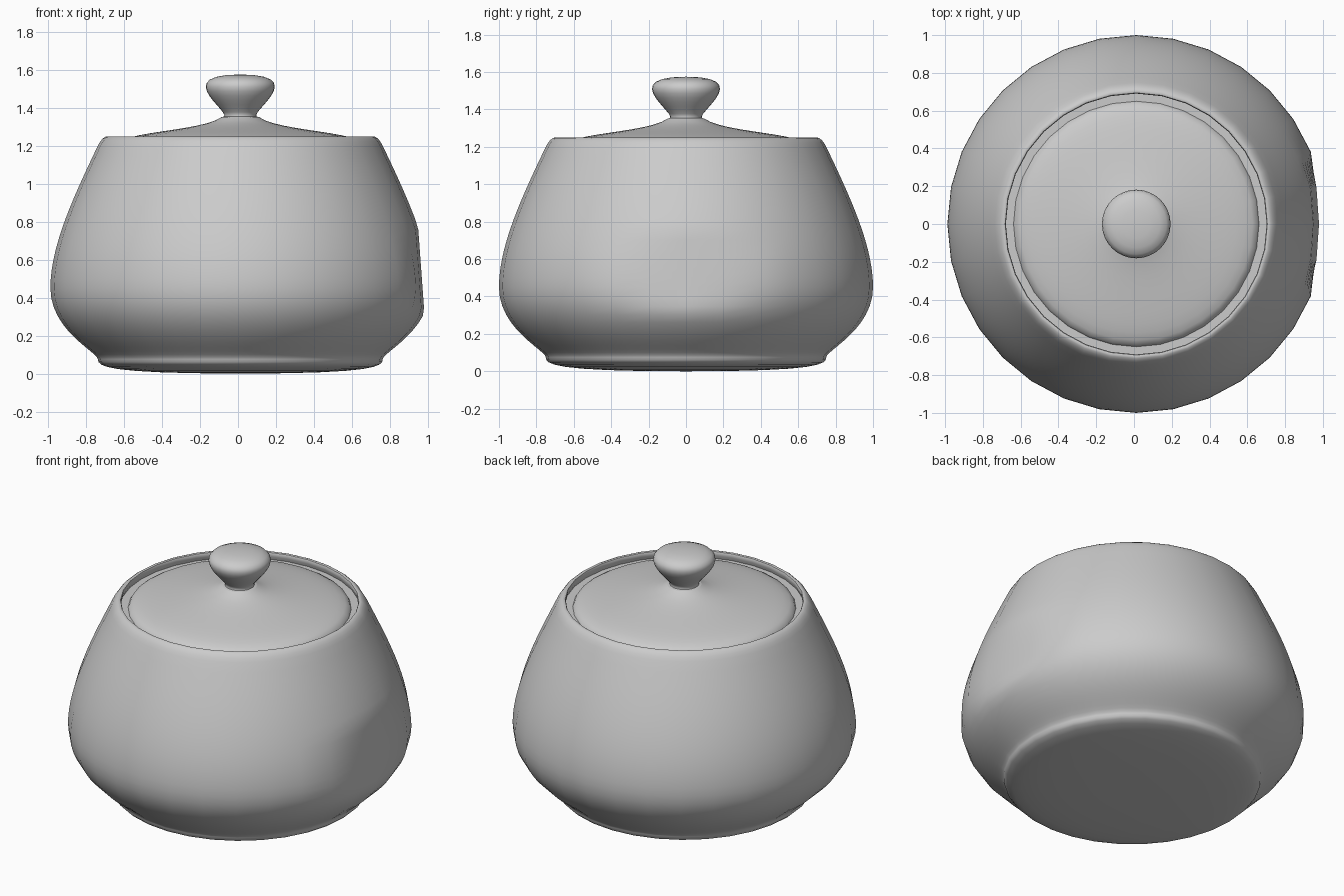
import bpy, bmesh
from math import cos, sin, tau, radians

if "Cube" in bpy.data.objects:
    bpy.data.objects.remove(bpy.data.objects["Cube"], do_unlink=True)

SEGMENTS = 32
AXIS_X = 0.012

grey = bpy.data.materials.new("Plain grey glaze")
grey.use_nodes = True
grey.diffuse_color = (0.6, 0.6, 0.6, 1)
grey.node_tree.nodes["Principled BSDF"].inputs["Base Color"].default_value = (0.6, 0.6, 0.6, 1)


def bezier(a, b, c, d, steps):
    """Cubic curve in (radius, height), without its first point."""
    pts = []
    for i in range(1, steps + 1):
        t = i / steps
        u = 1 - t
        pts.append(tuple(u**3 * p + 3 * u * u * t * q + 3 * u * t * t * r + t**3 * s
                         for p, q, r, s in zip(a, b, c, d)))
    return pts


def lathe(name, profile, shape=None):
    """Turn a profile around the vertical axis; zero radius makes a pole."""
    bm = bmesh.new()
    rings = []
    for r, z in profile:
        if r < 1e-5:
            rings.append([bm.verts.new((AXIS_X, 0, z))] * SEGMENTS)
        else:
            rings.append([bm.verts.new((AXIS_X + r * cos(tau * i / SEGMENTS),
                                        r * sin(tau * i / SEGMENTS), z))
                          for i in range(SEGMENTS)])
    for low, high in zip(rings, rings[1:]):
        for i in range(SEGMENTS):
            j = (i + 1) % SEGMENTS
            bm.faces.new(list(dict.fromkeys((low[i], low[j], high[j], high[i]))))
    if shape:
        for v in bm.verts:
            shape(v.co)
    bmesh.ops.recalc_face_normals(bm, faces=bm.faces)
    mesh = bpy.data.meshes.new(name)
    bm.to_mesh(mesh)
    bm.free()
    mesh.materials.append(grey)
    obj = bpy.data.objects.new(name, mesh)
    bpy.context.collection.objects.link(obj)
    bpy.ops.object.select_all(action="DESELECT")
    obj.select_set(True)
    bpy.context.view_layer.objects.active = obj
    bpy.ops.object.shade_smooth_by_angle(angle=radians(40))
    return obj


def flatten_side(co):
    """Flattened patch on the left side of the pot."""
    if 0.33 < co.z < 0.76 and co.x > 0:
        co.x = min(co.x, 0.98 - 0.073 * (co.z - 0.34) - 0.07 * abs(co.y))


# Pot: base, belly, rolled rim and the ledge that carries the lid
pot = [(0, 0)]
pot += bezier((0, 0), (0.7125, 0), (0.75, 0.0375), (0.75, 0.075), 8)
pot += bezier((0.75, 0.075), (0.75, 0.1125), (1, 0.225), (1, 0.45), 12)
pot += bezier((1, 0.45), (1, 0.675), (0.875, 0.9375), (0.75, 1.2), 14)
pot += bezier((0.75, 1.2), (0.719, 1.266), (0.669, 1.266), (0.7, 1.2), 8)
pot += [(0.648, 1.2)]
lathe("pot_body", pot, flatten_side)

# Lid: flared edge up to the neck
lid = [(0, 1.2), (0.65, 1.2)]
lid += bezier((0.65, 1.2), (0.65, 1.275), (0.2, 1.275), (0.1, 1.35), 12)
lathe("lid", lid)

# Knob on the lid
knob = [(0.1, 1.35)]
knob += bezier((0.1, 1.35), (0, 1.35), (0.4, 1.575), (0, 1.575), 14)
lathe("lid_knob", knob)
